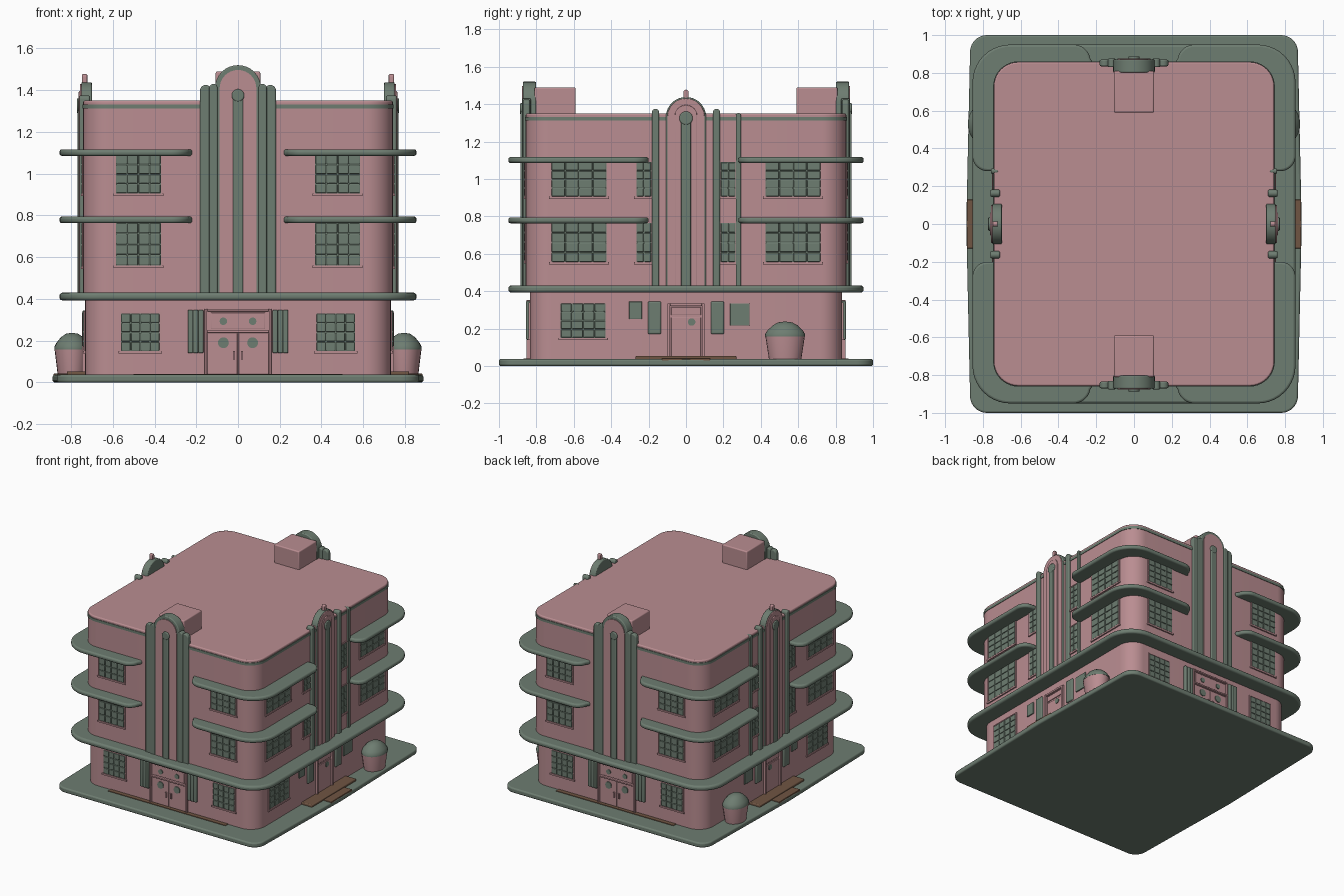
import bpy, bmesh, math

if "Cube" in bpy.data.objects:
    bpy.data.objects.remove(bpy.data.objects["Cube"])


def material(name, rgb):
    m = bpy.data.materials.new(name)
    m.diffuse_color = (*rgb, 1)
    m.use_nodes = True
    m.node_tree.nodes["Principled BSDF"].inputs["Base Color"].default_value = m.diffuse_color
    return m


PINK = material("rose_stucco", (0.49, 0.268, 0.285))
GREEN = material("grey_green_trim", (0.155, 0.205, 0.165))
BROWN = material("brown_step", (0.16, 0.09, 0.055))


def finish(name, bm, mat, bevel=0.0, angle=35):
    bmesh.ops.recalc_face_normals(bm, faces=bm.faces)
    me = bpy.data.meshes.new(name)
    bm.to_mesh(me)
    bm.free()
    me.materials.append(mat)
    ob = bpy.data.objects.new(name, me)
    bpy.context.collection.objects.link(ob)
    if bevel:
        b = ob.modifiers.new("bevel", "BEVEL")
        b.width, b.segments, b.limit_method = bevel, 3, "ANGLE"
        b.angle_limit = math.radians(40)
    bpy.ops.object.select_all(action="DESELECT")
    ob.select_set(True)
    bpy.context.view_layer.objects.active = ob
    bpy.ops.object.shade_smooth_by_angle(angle=math.radians(angle))
    return ob


def add_prism(bm, low, high):
    a = [bm.verts.new(p) for p in low]
    b = [bm.verts.new(p) for p in high]
    bm.faces.new(a)
    bm.faces.new(b)
    n = len(a)
    for i in range(n):
        bm.faces.new((a[i], a[(i + 1) % n], b[(i + 1) % n], b[i]))


def arc(cx, cy, r, a0, a1, n=10):
    return [(cx + r * math.cos(math.radians(a0 + (a1 - a0) * i / n)),
             cy + r * math.sin(math.radians(a0 + (a1 - a0) * i / n))) for i in range(n + 1)]


def rounded(hx, hy, r, bulge=0.0):
    mid = [(hx + bulge, 0)] if bulge else []
    return (arc(hx - r, hy - r, r, 0, 90) + arc(r - hx, hy - r, r, 90, 180)
            + [(-x, y) for x, y in mid]
            + arc(r - hx, r - hy, r, 180, 270) + arc(hx - r, r - hy, r, 270, 360) + mid)


def slab(name, pts, z0, z1, mat, bevel=0.0):
    bm = bmesh.new()
    add_prism(bm, [(x, y, z0) for x, y in pts], [(x, y, z1) for x, y in pts])
    return finish(name, bm, mat, bevel)


# Each facade maps (along wall, outward distance, height) to the world
SIDES = {
    "front": lambda u, d, z: (u, -d, z),
    "back": lambda u, d, z: (u, d, z),
    "right": lambda u, d, z: (d, u, z),
    "left": lambda u, d, z: (-d, u, z),
}


def panel(name, side, shapes, d0, d1, mat, bevel=0.0):
    f = SIDES[side]
    bm = bmesh.new()
    for s in shapes:
        add_prism(bm, [f(u, d0, z) for u, z in s], [f(u, d1, z) for u, z in s])
    return finish(side + "_" + name, bm, mat, bevel)


def rect(u0, u1, z0, z1):
    return [(u0, z0), (u1, z0), (u1, z1), (u0, z1)]


def arch(c, h, z0, top):
    return [(c - h, z0), (c + h, z0)] + arc(c, top - h, h, 0, 180, 16)


def disc(u, z, r):
    return arc(u, z, r, 0, 345, 23)


def window(side, u0, u1, z0, z1, d, cols=4, rows=4):
    w, h, g = (u1 - u0) / cols, (z1 - z0) / rows, 0.002
    panel("window_glass", side, [rect(u0, u1, z0, z1)], d - 0.02, d + 0.003, GREEN)
    panel("window_panes", side,
          [rect(u0 + i * w + g, u0 + (i + 1) * w - g, z0 + j * h + g, z0 + (j + 1) * h - g)
           for i in range(cols) for j in range(rows)], d - 0.01, d + 0.008, GREEN, 0.004)
    panel("window_frame", side,
          [rect(u0 - 0.008, u0, z0, z1), rect(u1, u1 + 0.008, z0, z1),
           rect(u0 - 0.008, u1 + 0.008, z1, z1 + 0.008)], d - 0.02, d + 0.006, PINK)
    panel("window_sill", side, [rect(u0 - 0.012, u1 + 0.012, z0 - 0.012, z0)], d - 0.02, d + 0.01, PINK)


# Pavement slab, walls, roof and trim band
slab("pavement_slab", rounded(0.868, 1.0, 0.09, 0.02), 0, 0.037, GREEN, 0.01)
slab("ground_floor_walls", rounded(0.732, 0.835, 0.12), 0.03, 0.41, PINK)
slab("upper_walls", rounded(0.742, 0.857, 0.13), 0.40, 1.35, PINK, 0.008)
slab("parapet_band", rounded(0.746, 0.861, 0.134), 1.312, 1.332, GREEN)
slab("continuous_canopy", rounded(0.855, 0.95, 0.2), 0.393, 0.43, GREEN, 0.014)

# Curved corner eyebrows on the two upper floors
for z in (0.763, 1.085):
    for sx in (-1, 1):
        for sy, end in ((-1, 0.2), (1, 0.28)):
            pts = ([(0.22, 0.80), (0.22, 0.86)] + arc(0.32, 0.86, 0.09, 170, 90)
                   + arc(0.655, 0.75, 0.2, 90, 0) + arc(0.775, end + 0.08, 0.08, 0, -90)
                   + [(0.70, end)])
            slab("corner_eyebrow", [(sx * x, sy * y) for x, y in pts], z, z + 0.032, GREEN, 0.012)

# Front and back facades
for s in ("front", "back"):
    for m in (-1, 1):
        for u0, u1, z0, z1, d in ((0.37, 0.585, 0.905, 1.09, 0.857),
                                  (0.37, 0.585, 0.56, 0.765, 0.857),
                                  (0.375, 0.56, 0.15, 0.33, 0.835)):
            a, b = sorted((m * u0, m * u1))
            window(s, a, b, z0, z1, d)
        # Stepped fins beside the tower
        panel("outer_fin", s, [arch(m * 0.155, 0.027, 0.42, 1.425)], 0.835, 0.87, GREEN, 0.008)
        panel("inner_fin", s, [arch(m * 0.118, 0.02, 0.42, 1.43)], 0.83, 0.876, GREEN, 0.006)
        # Fluted door pilasters
        panel("door_pilaster", s, [rect(m * c - 0.0125, m * c + 0.0125, 0.14, 0.348)
                                   for c in (0.178, 0.203, 0.228)], 0.81, 0.855, GREEN, 0.006)
    panel("tower_arch", s, [arch(0, 0.11, 0.42, 1.52)], 0.802, 0.872, GREEN, 0.006)
    panel("tower_face", s, [arch(0, 0.088, 0.42, 1.497)], 0.81, 0.877, PINK)
    panel("tower_stripe", s, [rect(-0.025, 0.025, 0.42, 1.36)], 0.85, 0.886, GREEN, 0.006)
    panel("tower_medallion", s, [disc(0, 1.375, 0.03)], 0.85, 0.888, GREEN, 0.006)
    panel("roof_box", s, [rect(-0.107, 0.107, 1.3, 1.49)], 0.59, 0.81, PINK, 0.008)
    # Double door with transom
    panel("door_leaves", s, [rect(-0.148, -0.003, 0.04, 0.235), rect(0.003, 0.148, 0.04, 0.235),
                             rect(-0.13, 0.13, 0.255, 0.335)], 0.80, 0.842, PINK, 0.003)
    panel("door_frame", s, [rect(-0.16, -0.148, 0.035, 0.352), rect(0.148, 0.16, 0.035, 0.352),
                            rect(-0.148, 0.148, 0.34, 0.352), rect(-0.148, 0.148, 0.238, 0.25)],
          0.80, 0.853, PINK, 0.003)
    panel("door_portholes", s, [disc(m * 0.07, z, r) for m in (-1, 1)
                                for z, r in ((0.19, 0.026), (0.293, 0.018))], 0.83, 0.848, GREEN)
    panel("door_handles", s, [rect(m * 0.02 - 0.005, m * 0.02 + 0.005, 0.11, 0.15)
                              for m in (-1, 1)], 0.83, 0.853, PINK)
    panel("wall_foot_strip", s, [rect(-0.5, 0.5, 0.03, 0.041)], 0.80, 0.868, BROWN)

# Side facades
for s in ("right", "left"):
    for m in (-1, 1):
        for z0, z1 in ((0.905, 1.09), (0.555, 0.765)):
            a, b = sorted((m * 0.425, m * 0.72))
            window(s, a, b, z0, z1, 0.742)
            a, b = sorted((m * 0.185, m * 0.265))
            window(s, a, b, z0, z1, 0.742, 2, 4)
        panel("side_fin", s, [arch(m * 0.163, 0.019, 0.42, 1.375)], 0.71, 0.76, GREEN, 0.007)
        panel("side_pilaster", s, [rect(m * 0.168 - 0.035, m * 0.168 + 0.035, 0.17, 0.345)],
              0.70, 0.745, GREEN, 0.008)
    window(s, -0.67, -0.43, 0.15, 0.335, 0.732)
    panel("tall_thin_fin", s, [arch(0.28, 0.014, 0.42, 1.352)], 0.72, 0.757, GREEN, 0.005)
    panel("small_ground_windows", s, [rect(-0.305, -0.235, 0.25, 0.345),
                                      rect(0.235, 0.34, 0.215, 0.335)], 0.70, 0.74, GREEN, 0.004)
    panel("side_tower_back", s, [arch(0, 0.108, 0.42, 1.438)], 0.70, 0.75, GREEN, 0.006)
    panel("side_tower_arch", s, [arch(0, 0.1, 0.42, 1.43)], 0.72, 0.757, PINK, 0.004)
    panel("side_tower_inner_arch", s, [arch(0, 0.06, 0.42, 1.395)], 0.72, 0.763, PINK, 0.004)
    panel("side_tower_stripe", s, [rect(-0.026, 0.026, 0.42, 1.31)], 0.74, 0.77, GREEN, 0.006)
    panel("side_tower_medallion", s, [disc(0, 1.325, 0.036)], 0.74, 0.772, GREEN, 0.006)
    panel("finial", s, [arch(0, 0.014, 1.42, 1.477)], 0.722, 0.748, PINK, 0.005)
    # Side door and steps
    panel("side_door", s, [rect(-0.08, 0.08, 0.05, 0.26), rect(-0.08, 0.08, 0.272, 0.315)],
          0.70, 0.738, PINK, 0.003)
    panel("side_door_frame", s, [rect(-0.1, -0.085, 0.04, 0.335), rect(0.085, 0.1, 0.04, 0.335),
                                 rect(-0.085, 0.085, 0.32, 0.335)], 0.70, 0.748, PINK, 0.003)
    panel("side_door_porthole", s, [disc(0.03, 0.235, 0.02)], 0.73, 0.743, GREEN)
    panel("side_step", s, [rect(-0.27, 0.27, 0.03, 0.053)], 0.70, 0.82, BROWN, 0.006)
    panel("side_path", s, [rect(-0.13, 0.13, 0.015, 0.042)], 0.75, 0.885, BROWN, 0.004)

# Round planters with clipped domes
for sx in (-1, 1):
    for name, mat, prof in (
            ("planter_pot", PINK, [(0.8, 0.03), (0.98, 0.155), (0.98, 0.17), (0.9, 0.17)]),
            ("planter_shrub", GREEN, [(1.0, 0.158), (1.0, 0.17), (0.88, 0.19), (0.62, 0.217),
                                      (0.35, 0.233), (0.06, 0.237)])):
        bm = bmesh.new()
        rings = [[bm.verts.new((sx * 0.795 + 0.085 * r * math.cos(t * math.tau / 24),
                                0.53 + 0.107 * r * math.sin(t * math.tau / 24), z))
                  for t in range(24)] for r, z in prof]
        for a, b in zip(rings, rings[1:]):
            for i in range(24):
                bm.faces.new((a[i], a[(i + 1) % 24], b[(i + 1) % 24], b[i]))
        bm.faces.new(rings[0])
        bm.faces.new(rings[-1])
        finish(name, bm, mat)
